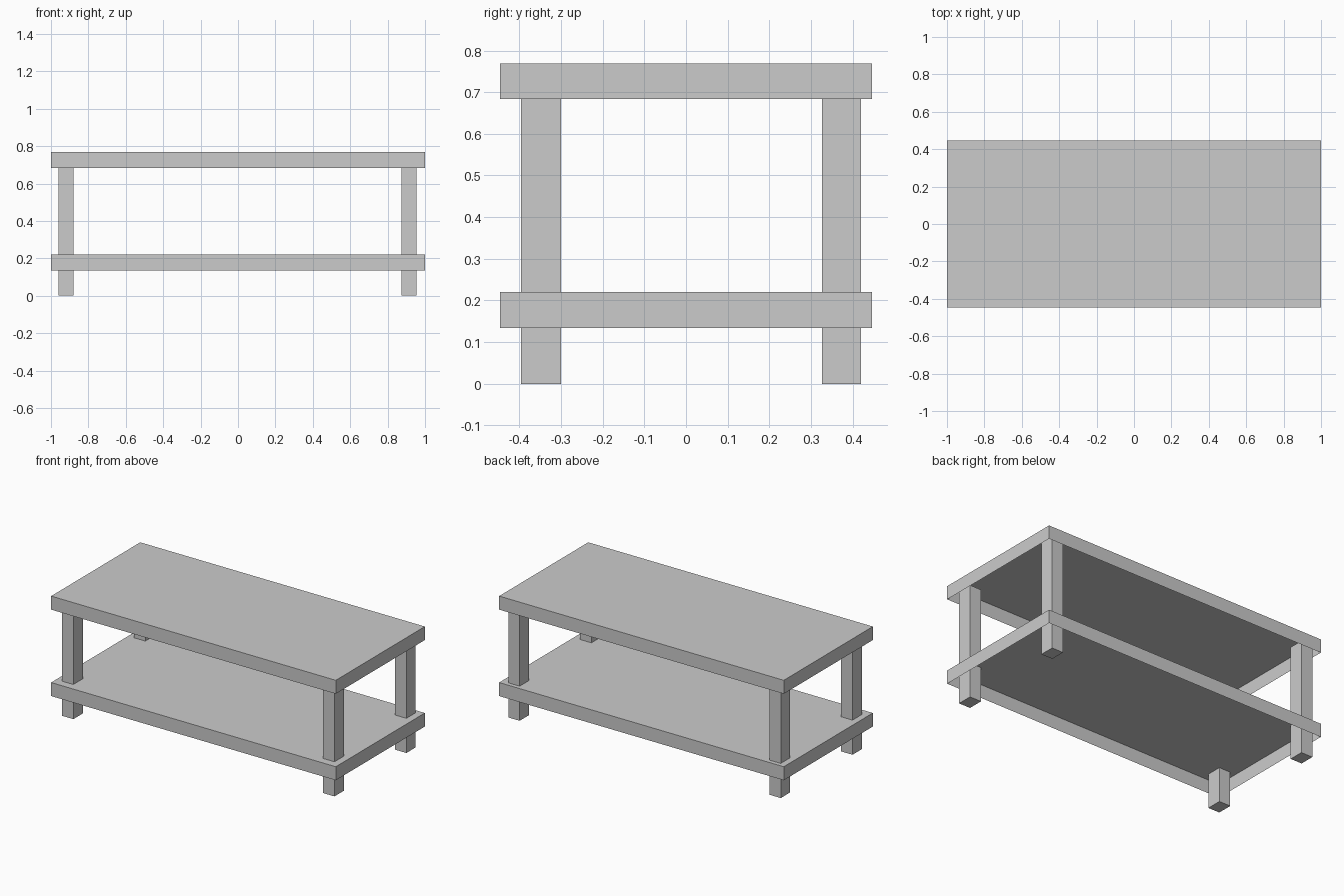
import bpy, bmesh

if "Cube" in bpy.data.objects:
    bpy.data.objects.remove(bpy.data.objects["Cube"])


def box(name, x, y, z, open_bottom=False):
    """Axis-aligned box from (min, max) ranges, optionally without its bottom face."""
    bm = bmesh.new()
    bmesh.ops.create_cube(bm, size=1)
    for v in bm.verts:
        v.co = [r[0] if c < 0 else r[1] for c, r in zip(v.co, (x, y, z))]
    bm.normal_update()
    if open_bottom:
        bottom = [f for f in bm.faces if f.normal.z < -0.9]
        bmesh.ops.delete(bm, geom=bottom, context='FACES_ONLY')
    mesh = bpy.data.meshes.new(name)
    bm.to_mesh(mesh)
    bm.free()
    obj = bpy.data.objects.new(name, mesh)
    bpy.context.collection.objects.link(obj)
    return obj


# Table top and lower shelf: thin shells, open underneath
for name, z in (("table_top", (0.683, 0.769)), ("lower_shelf", (0.134, 0.22))):
    box(name, (-1, 1), (-0.447, 0.447), z, open_bottom=True)

# Four legs running through the shelf and into the hollow top
for side, x in (("left", (-0.96, -0.88)), ("right", (0.875, 0.955))):
    for end, y in (("front", (-0.396, -0.30)), ("back", (0.326, 0.42))):
        box(f"{end}_{side}_leg", x, y, (0, 0.727))
